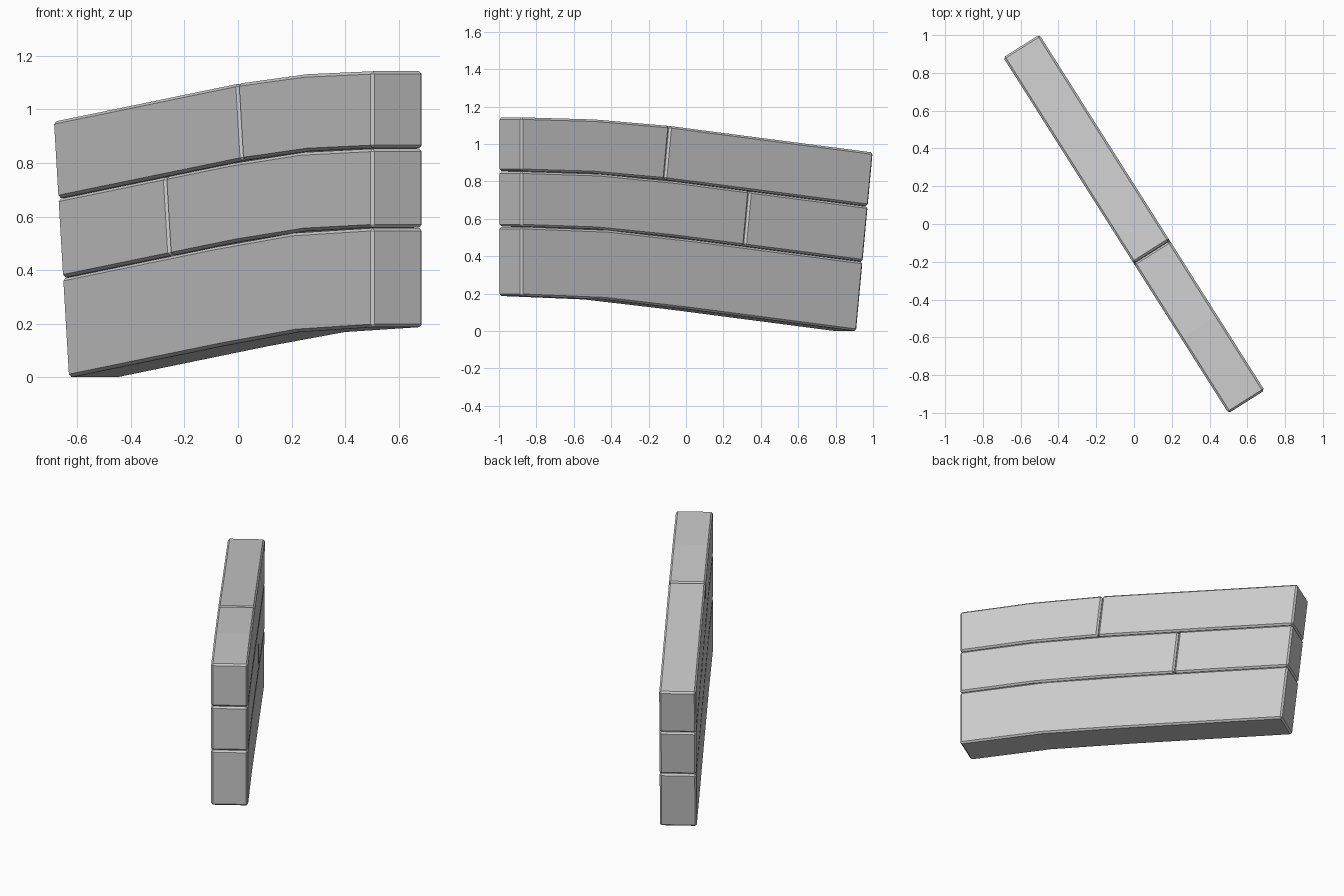
import bpy, bmesh
from mathutils import Vector

cube = bpy.data.objects.get("Cube")
if cube:
    bpy.data.objects.remove(cube)

stone = bpy.data.materials.new("stone_grey")
stone.use_nodes = True
GREY = (0.6, 0.6, 0.6, 1)
stone.diffuse_color = GREY
stone.node_tree.nodes["Principled BSDF"].inputs["Base Color"].default_value = GREY

# Wall runs diagonally: length and thickness directions in plan
ALONG = Vector((0.535, -0.845, 0))
ACROSS = Vector((0.845, 0.535, 0))
MIDDLE, HALF = 1.111, 0.113
START, BEND, END, SLOPE = 0.10, 1.39, 2.225, 0.11


def wall_point(t, height, side):
    """Point on the wall: a straight ramp that bends level towards its end."""
    past = max(t - BEND, 0)
    slope = SLOPE * (1 - past / (END - BEND))
    z = SLOPE * (t - START) - SLOPE * past * past / (2 * (END - BEND))
    return (ALONG * (t - slope * height - MIDDLE) + ACROSS * (side * HALF)
            + Vector((0, 0, z + height)))


def brick(name, t0, t1, low, high, segments):
    bm = bmesh.new()
    rings = []
    for i in range(segments + 1):
        t = t0 + (t1 - t0) * i / segments
        corners = ((low, -1), (low, 1), (high, 1), (high, -1))
        rings.append([bm.verts.new(wall_point(t, h, s)) for h, s in corners])
    for a, b in zip(rings, rings[1:]):
        for k in range(4):
            n = (k + 1) % 4
            bm.faces.new((a[k], a[n], b[n], b[k]))
    bm.faces.new(rings[0])
    bm.faces.new(rings[-1])
    bmesh.ops.recalc_face_normals(bm, faces=bm.faces)
    mesh = bpy.data.meshes.new(name)
    bm.to_mesh(mesh)
    bm.free()
    mesh.materials.append(stone)
    obj = bpy.data.objects.new(name, mesh)
    bpy.context.collection.objects.link(obj)
    # Chamfered block edges
    bevel = obj.modifiers.new("chamfer", "BEVEL")
    bevel.width = 0.011
    bevel.segments = 1
    bevel.limit_method = "ANGLE"


# Three courses with staggered joints
GAP = 0.001
brick("bottom_block", START, END, 0, 0.37, 4)
brick("middle_block_short", START, 0.853 - GAP, 0.372, 0.666, 2)
brick("middle_block_long", 0.853 + GAP, END, 0.372, 0.666, 3)
brick("top_block_long", START, BEND - GAP, 0.668, 0.955, 2)
brick("top_block_short", BEND + GAP, END, 0.668, 0.955, 2)
